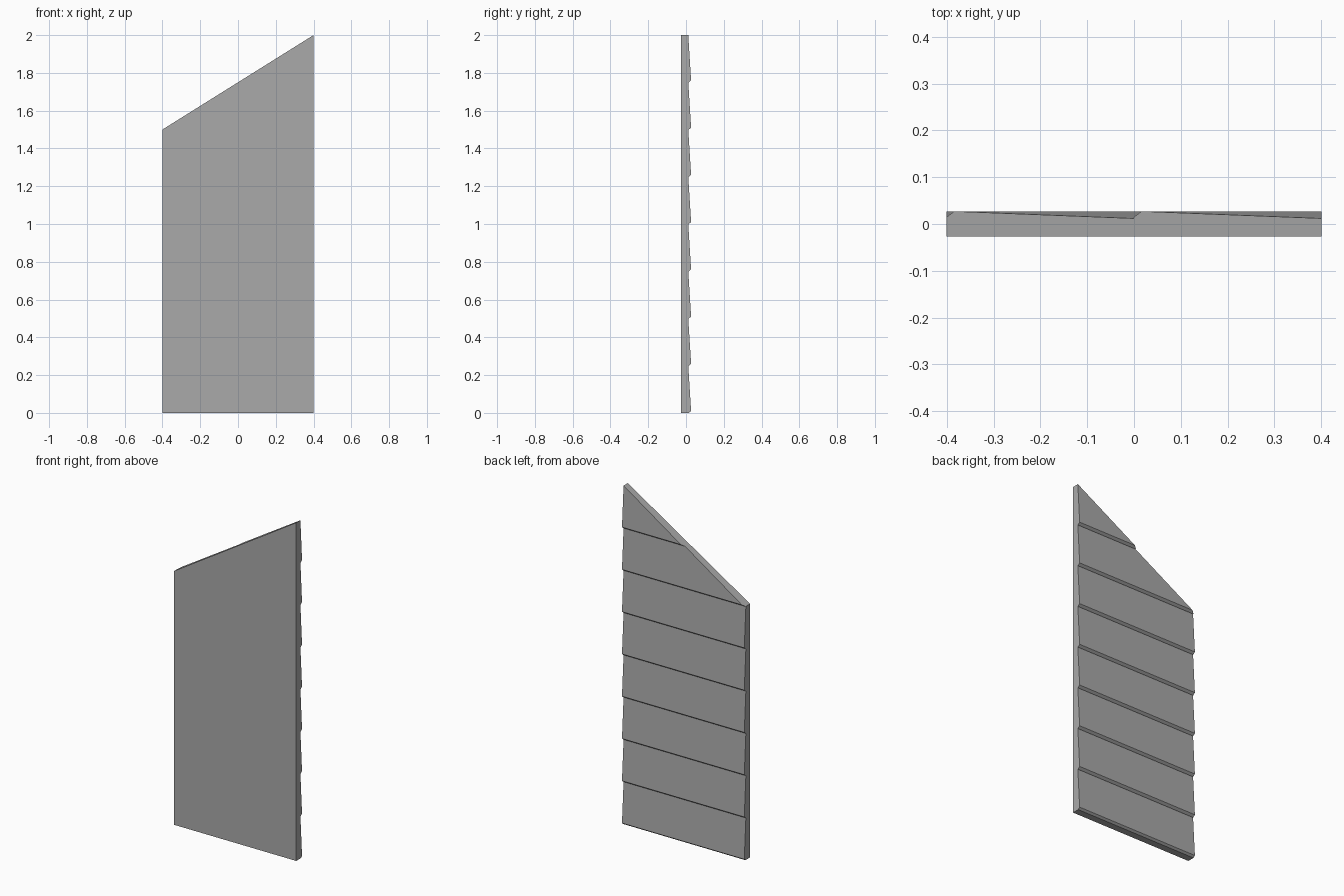
import bpy, bmesh
from mathutils import Vector

if "Cube" in bpy.data.objects:
    bpy.data.objects.remove(bpy.data.objects["Cube"])

HALF_W, BACK, LIP, THIN = 0.4, -0.027, 0.027, 0.012
BOARD, COUNT = 0.25, 8

mat = bpy.data.materials.new("plain grey")
mat.diffuse_color = (0.4, 0.4, 0.4, 1)
mat.use_nodes = True
mat.node_tree.nodes["Principled BSDF"].inputs["Base Color"].default_value = mat.diffuse_color

# Side profile: flat on the front (-y), overlapping clapboards on the back (+y)
profile = [(BACK, 0)]
for i in range(COUNT):
    z = i * BOARD
    profile += [(0.015, z), (LIP, z + 0.01), (THIN, z + BOARD - 0.001 * (i < COUNT - 1))]
profile.append((BACK, COUNT * BOARD))

# Siding panel extruded across the width
bm = bmesh.new()
face = bm.faces.new([bm.verts.new((-HALF_W, y, z)) for y, z in profile])
out = bmesh.ops.extrude_face_region(bm, geom=[face])
moved = [g for g in out["geom"] if isinstance(g, bmesh.types.BMVert)]
bmesh.ops.translate(bm, verts=moved, vec=(2 * HALF_W, 0, 0))

# Sloping top cut, capped
cut = bmesh.ops.bisect_plane(
    bm, geom=bm.verts[:] + bm.edges[:] + bm.faces[:], dist=1e-5,
    plane_co=Vector((-HALF_W, 0, 1.5)), plane_no=Vector((-0.5, 0, 0.8)).normalized(),
    clear_outer=True)
edges = [e for e in cut["geom_cut"] if isinstance(e, bmesh.types.BMEdge)]
bmesh.ops.holes_fill(bm, edges=[e for e in bm.edges if e.is_boundary], sides=0)
bmesh.ops.recalc_face_normals(bm, faces=bm.faces[:])

mesh = bpy.data.meshes.new("siding_panel")
bm.to_mesh(mesh)
bm.free()
mesh.materials.append(mat)
panel = bpy.data.objects.new("siding_panel", mesh)
bpy.context.collection.objects.link(panel)
